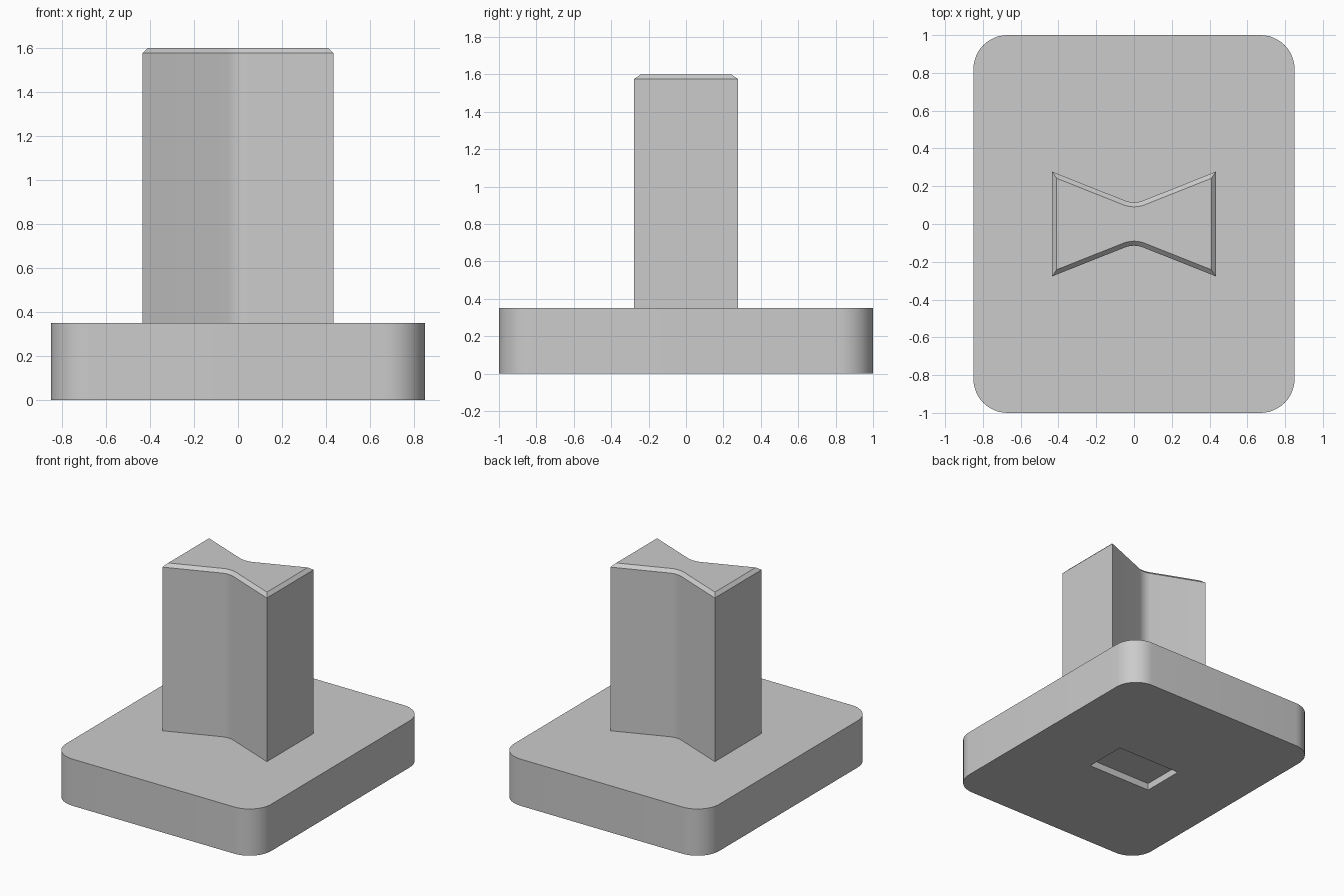
import bpy, bmesh
from math import sin, cos, pi, radians, atan2

cube = bpy.data.objects.get("Cube")
if cube:
    bpy.data.objects.remove(cube, do_unlink=True)

grey = bpy.data.materials.new("plain_grey")
grey.use_nodes = True
GREY = (0.6, 0.6, 0.6, 1)
grey.diffuse_color = GREY
grey.node_tree.nodes["Principled BSDF"].inputs["Base Color"].default_value = GREY


def prism(name, outline, z0, z1, chamfer=0, open_bottom=False):
    """Extrude a counter-clockwise outline, with an optional chamfered top."""
    bm = bmesh.new()
    bottom = bm.faces.new([bm.verts.new((x, y, z0)) for x, y in outline])
    new = bmesh.ops.extrude_face_region(bm, geom=[bottom], use_keep_orig=True)["geom"]
    top = next(g for g in new if isinstance(g, bmesh.types.BMFace))
    for v in top.verts:
        v.co.z = z1 - chamfer
    bmesh.ops.recalc_face_normals(bm, faces=bm.faces)
    if chamfer:
        bmesh.ops.inset_region(bm, faces=[top], thickness=chamfer, use_even_offset=True)
        for v in top.verts:
            v.co.z = z1
    if open_bottom:
        bmesh.ops.delete(bm, geom=[bottom], context='FACES_ONLY')
    mesh = bpy.data.meshes.new(name)
    bm.to_mesh(mesh)
    bm.free()
    mesh.materials.append(grey)
    obj = bpy.data.objects.new(name, mesh)
    bpy.context.collection.objects.link(obj)
    return obj


def activate(obj):
    bpy.ops.object.select_all(action='DESELECT')
    obj.select_set(True)
    bpy.context.view_layer.objects.active = obj


def rounded_rect(hx, hy, r, steps=12):
    pts = []
    for q, (sx, sy) in enumerate([(1, 1), (-1, 1), (-1, -1), (1, -1)]):
        for i in range(steps + 1):
            a = (q + i / steps) * pi / 2
            pts.append((sx * (hx - r) + r * cos(a), sy * (hy - r) + r * sin(a)))
    return pts


def bow_tie(hx, hy, waist, flat, steps=6):
    """Two flared ends joined by a softly rounded waist."""
    slope = atan2(hy - waist, hx - flat)
    radius = flat / sin(slope)
    back = [(hx, hy)]
    for i in range(steps + 1):
        a = slope * (1 - 2 * i / steps)
        back.append((radius * sin(a), waist - radius * (cos(a) - cos(slope))))
    back.append((-hx, hy))
    return back + [(-x, -y) for x, y in back]


# Base slab with a shallow rectangular pocket underneath
base = prism("base", rounded_rect(0.85, 1.0, 0.18), 0, 0.35)
pocket = prism("pocket_cutter", [(0.27, 0.165), (-0.27, 0.165), (-0.27, -0.165), (0.27, -0.165)], -0.1, 0.053)
cut = base.modifiers.new("pocket", 'BOOLEAN')
cut.operation = 'DIFFERENCE'
cut.object = pocket
activate(base)
bpy.ops.object.modifier_apply(modifier=cut.name)
bpy.data.objects.remove(pocket, do_unlink=True)

# Upright post with a chamfered top
post = prism("post", bow_tie(0.433, 0.277, 0.124, 0.048), 0.35, 1.6, chamfer=0.024, open_bottom=True)

for part in (base, post):
    activate(part)
    bpy.ops.object.shade_smooth_by_angle(angle=radians(30))
